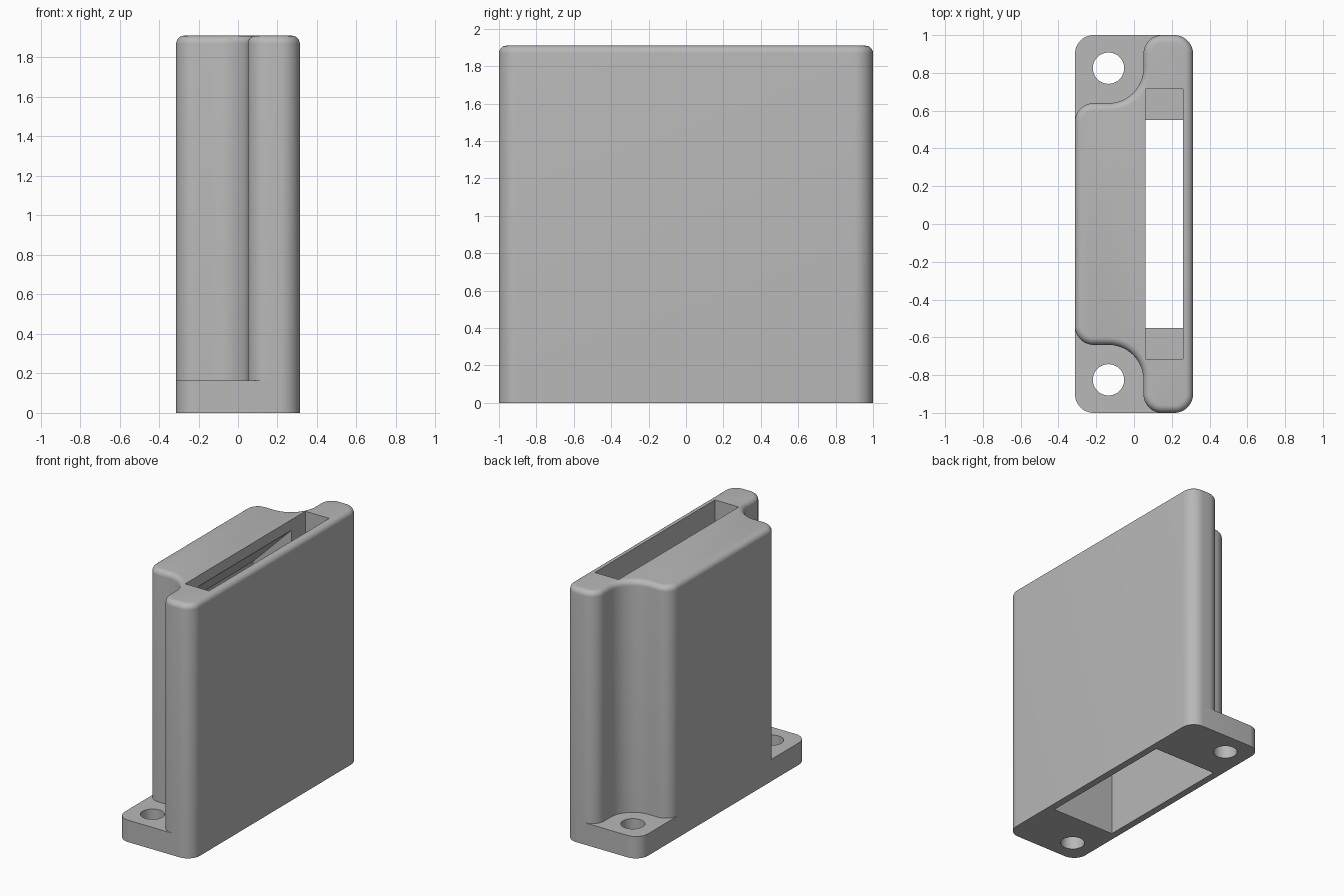
import bpy, bmesh
from math import sin, cos, radians
from mathutils import Matrix

if "Cube" in bpy.data.objects:
    bpy.data.objects.remove(bpy.data.objects["Cube"], do_unlink=True)

grey = bpy.data.materials.new("plain grey")
grey.use_nodes = True
colour = (0.48, 0.48, 0.48, 1)
grey.diffuse_color = colour
grey.node_tree.nodes["Principled BSDF"].inputs["Base Color"].default_value = colour

HALF_X, HALF_Y, TOP, BASE = 0.313, 1.0, 1.91, 0.165
R = 0.1                        # outer corner radius
HOLE_X, HOLE_Y = -0.135, 0.825


def arc(cx, cy, r, start, end, steps=12):
    angles = [radians(start + (end - start) * i / steps) for i in range(steps + 1)]
    return [(cx + r * cos(a), cy + r * sin(a)) for a in angles]


def mirrored(half):
    """Close a +y half outline with its mirror image."""
    return half + [(x, -y) for x, y in reversed(half)]


def prism(name, outline, low, high, matrix=None, top_bevel=0):
    """Extrude an outline along z, optionally rounding its top rim."""
    bm = bmesh.new()
    bottom = bm.faces.new([bm.verts.new((x, y, low)) for x, y in outline])
    made = bmesh.ops.extrude_face_region(bm, geom=[bottom], use_keep_orig=True)["geom"]
    bmesh.ops.translate(bm, vec=(0, 0, high - low),
                        verts=[g for g in made if isinstance(g, bmesh.types.BMVert)])
    if top_bevel:
        rim = [e for e in bm.edges if all(abs(v.co.z - high) < 1e-5 for v in e.verts)]
        bmesh.ops.bevel(bm, geom=rim, offset=top_bevel, segments=6,
                        profile=0.5, affect='EDGES')
    if matrix:
        bm.transform(matrix)
    bmesh.ops.recalc_face_normals(bm, faces=bm.faces)
    mesh = bpy.data.meshes.new(name)
    bm.to_mesh(mesh)
    bm.free()
    mesh.materials.append(grey)
    obj = bpy.data.objects.new(name, mesh)
    bpy.context.collection.objects.link(obj)
    return obj


def cut(obj, cutters):
    bpy.context.view_layer.objects.active = obj
    for cutter in cutters:
        mod = obj.modifiers.new("cut", 'BOOLEAN')
        mod.operation, mod.solver, mod.object = 'DIFFERENCE', 'EXACT', cutter
        bpy.ops.object.modifier_apply(modifier=mod.name)


# Mounting plate and tall housing
plate = prism("base_plate", mirrored(
    arc(HALF_X - R, HALF_Y - R, R, 0, 90) + arc(R - HALF_X, HALF_Y - R, R, 90, 180)),
    0, BASE)
housing = prism("housing", mirrored(
    arc(HALF_X - R, HALF_Y - R, R, 0, 90)
    + arc(0.05 + R, HALF_Y - R, R, 90, 180)
    + arc(HOLE_X, HOLE_Y, 0.185, 0, -90, 18)
    + arc(R - HALF_X, 0.64 - R, R, 90, 180)),
    BASE, TOP, top_bevel=0.04)

# Inner cavity with sloped roof, its section swept along y
section = [(-0.26, -0.1), (0.26, -0.1), (0.26, 2.1), (0.06, 2.1), (0.06, 1.83), (-0.26, 1.51)]
cavity = prism("cavity_cutter", section, -0.55, 0.55, Matrix.Rotation(radians(90), 4, 'X'))

# Wider slot that stops above the base
slot = prism("slot_cutter", mirrored([(0.259, 0.715), (0.061, 0.715)]), 0.2, 2.1)

# Screw holes
holes = [prism("screw_hole_cutter", arc(HOLE_X, side * HOLE_Y, 0.083, 0, 348.75, 31), -0.1, 0.3)
         for side in (-1, 1)]

cut(plate, [cavity] + holes)
cut(housing, [cavity, slot])
for helper in [cavity, slot] + holes:
    bpy.data.objects.remove(helper, do_unlink=True)

# Smooth curved walls, keep sharp edges
bpy.ops.object.select_all(action='DESELECT')
for obj in (plate, housing):
    obj.select_set(True)
bpy.context.view_layer.objects.active = housing
bpy.ops.object.shade_smooth_by_angle(angle=radians(30))
